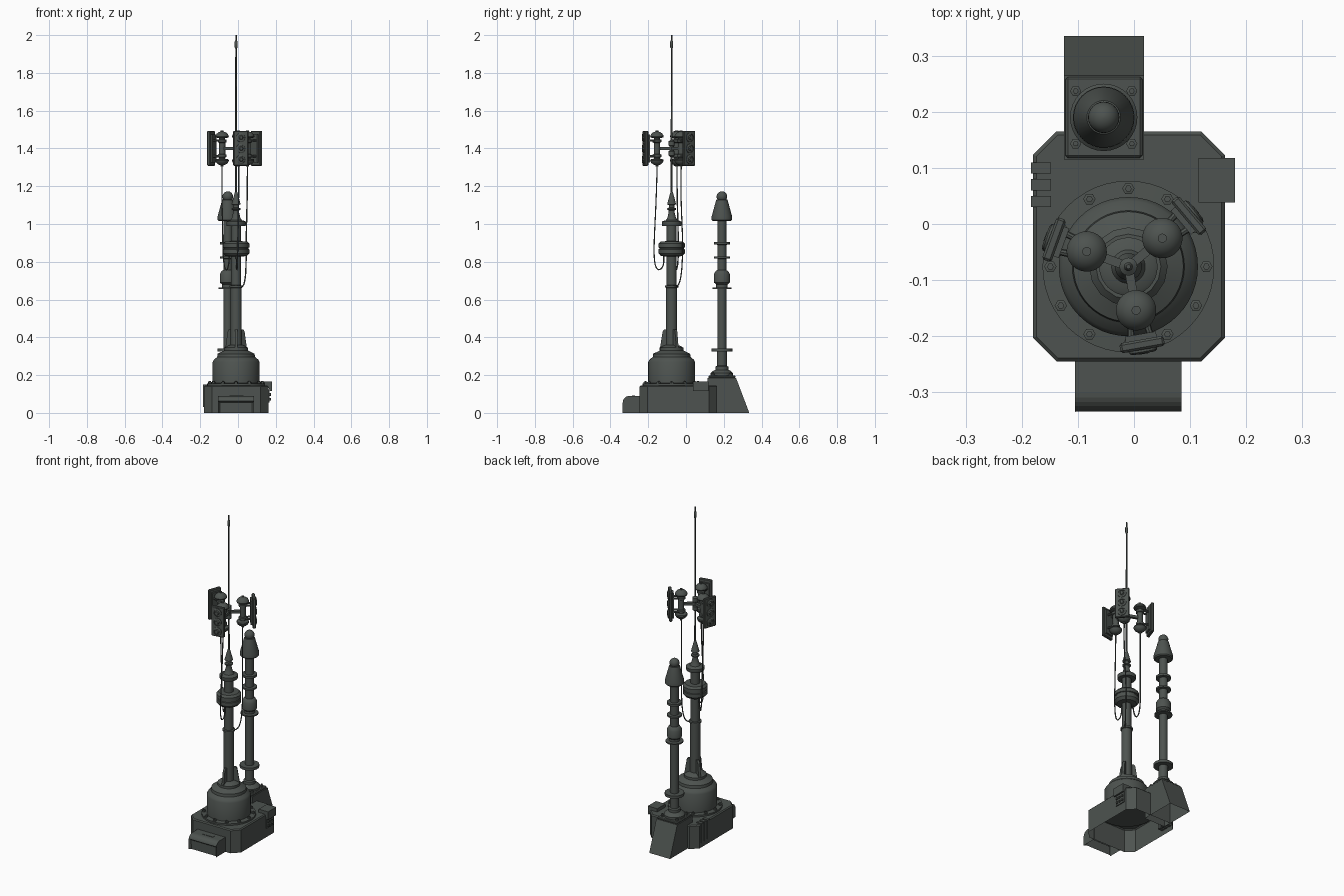
import bpy, bmesh, math
from mathutils import Matrix, Vector

mat = bpy.data.materials.new("dark_green_grey")
mat.diffuse_color = (0.075, 0.086, 0.079, 1)
MX, MY = -0.01, -0.076      # main mast axis
CX, CY = -0.054, 0.19       # rear column axis


def add(name, bm, M=None, smooth=False):
    bmesh.ops.recalc_face_normals(bm, faces=bm.faces)
    if M is not None:
        bm.transform(M)
    me = bpy.data.meshes.new(name)
    bm.to_mesh(me)
    bm.free()
    me.materials.append(mat)
    ob = bpy.data.objects.new(name, me)
    bpy.context.collection.objects.link(ob)
    if smooth:
        bpy.ops.object.select_all(action='DESELECT')
        ob.select_set(True)
        bpy.context.view_layer.objects.active = ob
        bpy.ops.object.shade_smooth_by_angle(angle=math.radians(35))
    return ob


def lathe(name, pts, x=0, y=0, n=32, M=None):
    """Turned part from (radius, height) points, capped at both ends."""
    bm = bmesh.new()
    rings = []
    for r, z in pts:
        rings.append([bm.verts.new((x + r * math.cos(2 * math.pi * i / n),
                                    y + r * math.sin(2 * math.pi * i / n), z)) for i in range(n)])
    for a, b in zip(rings, rings[1:]):
        for i in range(n):
            bm.faces.new((a[i], a[(i + 1) % n], b[(i + 1) % n], b[i]))
    bm.faces.new(rings[0])
    bm.faces.new(rings[-1])
    return add(name, bm, M, n > 8)


def box(name, x0, x1, y0, y1, z0, z1, M=None, bevel=0):
    bm = bmesh.new()
    bmesh.ops.create_cube(bm, size=1)
    bm.transform(Matrix.Translation(((x0 + x1) / 2, (y0 + y1) / 2, (z0 + z1) / 2))
                 @ Matrix.Diagonal((x1 - x0, y1 - y0, z1 - z0, 1)))
    if bevel:
        bmesh.ops.bevel(bm, geom=bm.edges[:], offset=bevel, segments=1, affect='EDGES')
    return add(name, bm, M)


def extrude(pts, d):
    """Flat polygon of 3D points pushed along vector d."""
    bm = bmesh.new()
    f = bm.faces.new([bm.verts.new(p) for p in pts])
    e = bmesh.ops.extrude_face_region(bm, geom=[f], use_keep_orig=True)
    bmesh.ops.translate(bm, vec=d, verts=[v for v in e['geom'] if isinstance(v, bmesh.types.BMVert)])
    bmesh.ops.recalc_face_normals(bm, faces=bm.faces)
    return bm


def open_bottom(bm):
    low = [f for f in bm.faces if f.normal.z < -0.9 and f.calc_center_median().z < 0.001]
    bmesh.ops.delete(bm, geom=low, context='FACES_ONLY')


def rod(name, a, b, r, n=10):
    a, b = Vector(a), Vector(b)
    M = Matrix.Translation(a) @ (b - a).to_track_quat('Z', 'Y').to_matrix().to_4x4()
    lathe(name, [(r, 0), (r, (b - a).length)], n=n, M=M)


# Base housing: chamfered octagon, hollow underneath
c = 0.042
x0, x1, y0, y1 = -0.18, 0.162, -0.245, 0.165
bm = extrude([(x0 + c, y0, 0), (x1 - c, y0, 0), (x1, y0 + c, 0), (x1, y1 - c, 0),
              (x1 - c, y1, 0), (x0 + c, y1, 0), (x0, y1 - c, 0), (x0, y0 + c, 0)], (0, 0, 0.145))
top = [e for e in bm.edges if all(v.co.z > 0.1 for v in e.verts)]
bmesh.ops.bevel(bm, geom=top, offset=0.006, segments=1, affect='EDGES')
bmesh.ops.recalc_face_normals(bm, faces=bm.faces)
open_bottom(bm)
add("base_housing", bm)

# Front locker with rounded top edge and recessed front panel
r, fy, h = 0.035, -0.335, 0.09
prof = [(-0.105, -0.24, 0), (-0.105, fy, 0)]
prof += [(-0.105, fy + r - r * math.cos(a), h - r + r * math.sin(a))
         for a in [math.pi / 12 * i for i in range(7)]] + [(-0.105, -0.24, h)]
bm = extrude(prof, (0.19, 0, 0))
open_bottom(bm)
front = [f for f in bm.faces if f.normal.y < -0.99]
bmesh.ops.inset_region(bm, faces=front, thickness=0.01, depth=-0.012)
add("front_locker", bm)
box("locker_slot_plate", -0.046, 0.028, -0.286, -0.271, h - 0.002, h + 0.002)

# Rear pedestal with sloped back
bm = extrude([(-0.125, 0.115, 0), (-0.125, 0.335, 0), (-0.125, 0.265, 0.185), (-0.125, 0.115, 0.185)],
             (0.143, 0, 0))
open_bottom(bm)
add("rear_pedestal", bm)
box("pedestal_plate", -0.122, 0.015, 0.118, 0.262, 0.184, 0.197, bevel=0.004)

# Side connector hood with plugs beneath
add("connector_hood", extrude([(0.115, 0.038, 0.14), (0.115, 0.038, 0.165), (0.18, 0.038, 0.165),
                               (0.18, 0.038, 0.115), (0.17, 0.038, 0.115), (0.16, 0.038, 0.14)], (0, 0.08, 0)))
box("connector_plate", 0.158, 0.167, 0.042, 0.112, 0.055, 0.125)
for j in range(3):
    for k in range(2):
        p = Vector((0.165, 0.055 + 0.022 * j, 0.072 + 0.025 * k))
        rod("connector_plug", p, p + Vector((0.009, 0, 0)), 0.007, 8)

# Ribs on the left side
for j in range(3):
    y = 0.03 + 0.03 * j
    box("side_rib", -0.184, -0.148, y, y + 0.02, 0.03, 0.15)

# Drum under the main mast, with bolt ring
lathe("mast_drum", [(0.153, 0.13), (0.153, 0.155), (0.124, 0.157), (0.124, 0.27), (0.117, 0.282),
                    (0.1, 0.296), (0.098, 0.313), (0.063, 0.33), (0.063, 0.345), (0.045, 0.355),
                    (0.03, 0.36)], MX, MY, 48)
for i in range(12):
    a = math.pi / 6 * i
    lathe("drum_bolt", [(0.011, 0.153), (0.011, 0.163), (0.006, 0.164), (0.006, 0.168)],
          MX + 0.139 * math.cos(a), MY + 0.139 * math.sin(a), 6)

# Gusset fins around the mast foot
for deg in (-90, 30, 150):
    M = Matrix.Translation((MX, MY, 0)) @ Matrix.Rotation(math.radians(deg), 4, 'Z')
    add("mast_fin", extrude([(0.02, -0.007, 0.34), (0.062, -0.007, 0.34), (0.048, -0.007, 0.43),
                             (0.04, -0.007, 0.442), (0.02, -0.007, 0.442)], (0, 0.014, 0)), M)

# Main mast, collar, top disc and insulator
lathe("main_mast", [(0.029, 0.34), (0.029, 0.662), (0.035, 0.664), (0.035, 0.674), (0.026, 0.676),
                    (0.026, 0.99), (0.05, 0.99), (0.052, 0.994), (0.052, 1.012), (0.046, 1.016),
                    (0.03, 1.02), (0.022, 1.035), (0.016, 1.06), (0.016, 1.072), (0.024, 1.076),
                    (0.024, 1.083), (0.014, 1.087), (0.014, 1.1), (0.024, 1.104), (0.021, 1.115),
                    (0.009, 1.16), (0.006, 1.17)], MX, MY)
lathe("mast_collar", [(0.028, 0.828), (0.056, 0.83), (0.07, 0.845), (0.07, 0.866), (0.065, 0.868),
                      (0.065, 0.874), (0.07, 0.876), (0.07, 0.896), (0.058, 0.908), (0.024, 0.909)],
      MX, MY, 16)
lathe("whip_antenna", [(0.0055, 1.15), (0.0045, 1.93), (0.008, 1.935), (0.008, 1.965),
                       (0.004, 1.972), (0.004, 2.0)], MX, MY, 10)
lathe("antenna_hub", [(0.006, 1.355), (0.016, 1.362), (0.016, 1.385), (0.012, 1.388), (0.012, 1.412),
                      (0.016, 1.415), (0.016, 1.438), (0.006, 1.445)], MX, MY, 16)

# Three sector antennas around the whip
dome = [(0.036 * math.cos(math.radians(t)), 0.030 * math.sin(math.radians(t))) for t in (15, 35, 55, 72, 87)]
half = [(0.017, 0.0), (0.017, 0.03), (0.023, 0.033), (0.023, 0.046), (0.016, 0.049), (0.016, 0.054),
        (0.034, 0.058), (0.036, 0.064)] + [(q, 0.06 + z) for q, z in dome]
half += [(0.008, 0.091), (0.008, 0.096)]
spindle = [(q, 1.4 - z) for q, z in reversed(half[1:])] + [(q, 1.4 + z) for q, z in half]
for deg in (160, 40, -80):
    M = Matrix.Translation((MX, MY, 0)) @ Matrix.Rotation(math.radians(deg), 4, 'Z')
    lathe("sector_spindle", spindle, 0.079, 0, 24, M)
    box("hub_arm", 0.008, 0.065, -0.008, 0.008, 1.392, 1.408, M)
    for z in (1.358, 1.442):
        for s in (-1, 1):
            rod("panel_strut", M @ Vector((0.085, 0.012 * s, z)), M @ Vector((0.132, 0.018 * s, z)), 0.006, 8)
    box("panel_back_rail", 0.122, 0.134, -0.028, 0.028, 1.325, 1.475, M)
    box("sector_panel", 0.132, 0.150, -0.04, 0.04, 1.308, 1.493, M, bevel=0.004)
    for z in (1.342, 1.4, 1.458):
        R = M @ Matrix.Translation((0.149, 0, z)) @ Matrix.Rotation(math.pi / 2, 4, 'Y')
        lathe("panel_emitter", [(0.025, 0), (0.025, 0.005), (0.019, 0.008), (0.019, 0.003), (0.012, 0.003),
                                (0.008, 0.009)], 0, 0, 20, R)

# Hanging cables from the antennas to the mast
paths = [[(0.004, -0.153, 1.31), (0.004, -0.156, 1.15), (0.0, -0.168, 0.95), (-0.004, -0.172, 0.77),
          (-0.006, -0.135, 0.745), (-0.008, -0.112, 0.79), (-0.009, -0.12, 0.84)],
         [(-0.085, -0.048, 1.31), (-0.086, -0.048, 1.15), (-0.08, -0.04, 0.95), (-0.08, -0.04, 0.75),
          (-0.05, -0.06, 0.74), (-0.045, -0.065, 0.84)],
         [(0.05, -0.025, 1.31), (0.05, -0.03, 1.15), (0.042, -0.015, 0.95), (0.045, -0.02, 0.72),
          (0.03, -0.04, 0.665), (0.015, -0.06, 0.668)]]
for p in paths:
    cu = bpy.data.curves.new("hanging_cable", 'CURVE')
    cu.dimensions = '3D'
    cu.bevel_depth, cu.bevel_resolution = 0.0035, 1
    s = cu.splines.new('NURBS')
    s.points.add(len(p) - 1)
    for q, co in zip(s.points, p):
        q.co = (*co, 1)
    s.use_endpoint_u, s.order_u, s.resolution_u = True, 4, 6
    cu.materials.append(mat)
    bpy.context.collection.objects.link(bpy.data.objects.new("hanging_cable", cu))

# Rear column with flange, rings, bulge and conical cap
lathe("rear_column", [(0.06, 0.19), (0.06, 0.21), (0.048, 0.222), (0.034, 0.228), (0.034, 0.245),
                      (0.026, 0.25), (0.026, 0.326), (0.055, 0.326), (0.055, 0.342), (0.024, 0.342),
                      (0.024, 0.655), (0.05, 0.656), (0.05, 0.664), (0.03, 0.665), (0.03, 0.68),
                      (0.042, 0.69), (0.042, 0.735), (0.032, 0.752), (0.024, 0.756), (0.024, 0.816),
                      (0.042, 0.817), (0.042, 0.827), (0.024, 0.828), (0.024, 0.89), (0.042, 0.891),
                      (0.042, 0.904), (0.024, 0.905), (0.024, 1.015), (0.048, 1.016), (0.054, 1.022),
                      (0.054, 1.04), (0.03, 1.128), (0.02, 1.132)], CX, CY)
lathe("column_ball", [(0.028 * math.cos(math.radians(t)), 1.145 + 0.028 * math.sin(math.radians(t)))
                      for t in range(-75, 90, 15)] + [(0.001, 1.173)], CX, CY, 24)
for sx in (-1, 1):
    for sy in (-1, 1):
        lathe("pedestal_bolt", [(0.01, 0.195), (0.01, 0.207), (0.005, 0.208), (0.005, 0.214)],
              CX + 0.05 * sx, CY + 0.047 * sy, 6)
